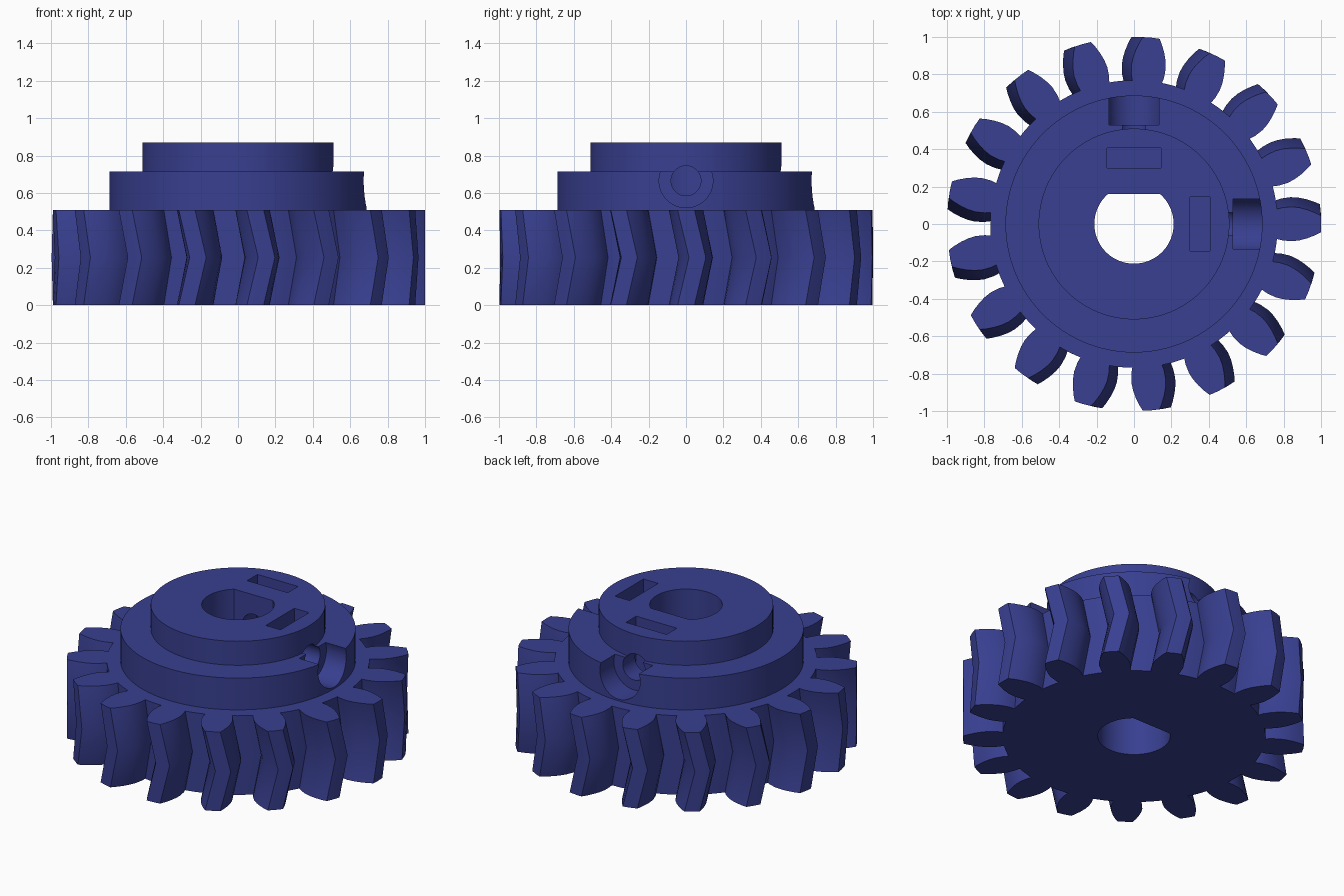
import bpy, bmesh, math
from mathutils import Matrix, Vector

if "Cube" in bpy.data.objects:
    bpy.data.objects.remove(bpy.data.objects["Cube"])

TEETH, GEAR_H, TWIST = 17, 0.51, math.radians(3.5)

blue = bpy.data.materials.new("gear blue")
blue.diffuse_color = (0.04, 0.05, 0.28, 1)
blue.use_nodes = True
blue.node_tree.nodes["Principled BSDF"].inputs["Base Color"].default_value = blue.diffuse_color


def make(name, bm):
    bmesh.ops.recalc_face_normals(bm, faces=bm.faces)
    mesh = bpy.data.meshes.new(name)
    bm.to_mesh(mesh)
    bm.free()
    mesh.materials.append(blue)
    ob = bpy.data.objects.new(name, mesh)
    bpy.context.collection.objects.link(ob)
    return ob


def stack(name, rings):
    """Skin a list of equal-length point rings and cap both ends."""
    bm = bmesh.new()
    loops = [[bm.verts.new(p) for p in ring] for ring in rings]
    n = len(loops[0])
    for a, b in zip(loops, loops[1:]):
        for i in range(n):
            j = (i + 1) % n
            bm.faces.new((a[i], a[j], b[j], b[i]))
    bm.faces.new(loops[0][::-1])
    bm.faces.new(loops[-1])
    return make(name, bm)


def circle(r, z, n=96):
    return [(r * math.cos(2 * math.pi * i / n), r * math.sin(2 * math.pi * i / n), z)
            for i in range(n)]


# Herringbone gear: tooth flank as (radius, half width), twisted at mid height
flank = [(0.768, 0.080), (0.80, 0.088), (0.85, 0.092), (0.89, 0.087),
         (0.93, 0.076), (0.97, 0.060), (0.999, 0.045)]
outline = []
for t in range(TEETH):
    a0 = 2 * math.pi * t / TEETH
    outline += [(r, a0 - math.asin(w / r)) for r, w in flank]
    outline.append((1.0, a0))
    outline += [(r, a0 + math.asin(w / r)) for r, w in flank[::-1]]
    # root arc between neighbouring teeth
    start = a0 + math.asin(flank[0][1] / flank[0][0])
    gap = a0 + 2 * math.pi / TEETH - math.asin(flank[0][1] / flank[0][0]) - start
    outline += [(flank[0][0], start + gap * k / 4) for k in (1, 2, 3)]


def gear_ring(z, turn):
    return [(r * math.cos(a + turn), r * math.sin(a + turn), z) for r, a in outline]


gear = stack("herringbone_gear", [gear_ring(0, 0), gear_ring(GEAR_H / 2, TWIST),
                                  gear_ring(GEAR_H, 0)])

# Stepped hub: wide collar and narrower boss
hub = stack("hub", [circle(0.687, 0.4), circle(0.687, 0.715),
                    circle(0.51, 0.715), circle(0.51, 0.87)])

# Shaft bore with a flat on the back side
bore = stack("bore_cutter", [[(x, min(y, 0.16), z) for x, y, z in circle(0.212, h)]
                             for h in (-0.1, 1.0)])
cutters = [bore]


def rod(name, r, x0, x1, z, spin):
    """Horizontal cylinder along x, turned about z."""
    bm = bmesh.new()
    bmesh.ops.create_cone(bm, cap_ends=True, segments=48, radius1=r, radius2=r, depth=x1 - x0)
    m = (Matrix.Rotation(spin, 4, 'Z') @ Matrix.Translation(((x0 + x1) / 2, 0, z))
         @ Matrix.Rotation(math.pi / 2, 4, 'Y'))
    bmesh.ops.transform(bm, matrix=m, verts=bm.verts)
    return make(name, bm)


def slot(name, lo, hi, spin):
    bm = bmesh.new()
    bmesh.ops.create_cube(bm, size=1)
    lo, hi = Vector(lo), Vector(hi)
    m = (Matrix.Rotation(spin, 4, 'Z') @ Matrix.Translation((lo + hi) / 2)
         @ Matrix.Diagonal((*(hi - lo), 1)))
    bmesh.ops.transform(bm, matrix=m, verts=bm.verts)
    return make(name, bm)


# Two set screws (right and back): screw hole, head recess and nut slot
for spin in (0, math.pi / 2):
    cutters.append(rod("screw_hole_cutter", 0.08, 0.1, 0.6, 0.665, spin))
    cutters.append(rod("head_recess_cutter", 0.144, 0.53, 0.9, 0.665, spin))
    cutters.append(slot("nut_slot_cutter", (0.30, -0.145, 0.52), (0.405, 0.145, 1.0), spin))

# Join the hub, cut the openings, then bake the result
for ob, op in [(hub, 'UNION')] + [(c, 'DIFFERENCE') for c in cutters]:
    mod = gear.modifiers.new(ob.name, 'BOOLEAN')
    mod.operation, mod.solver, mod.object = op, 'EXACT', ob
    ob.hide_render = True
bpy.context.view_layer.update()
baked = bpy.data.meshes.new_from_object(
    gear.evaluated_get(bpy.context.evaluated_depsgraph_get()))
gear.modifiers.clear()
gear.data = baked
for ob in [hub] + cutters:
    bpy.data.objects.remove(ob)

bpy.context.view_layer.objects.active = gear
gear.select_set(True)
bpy.ops.object.shade_smooth_by_angle(angle=math.radians(30))
